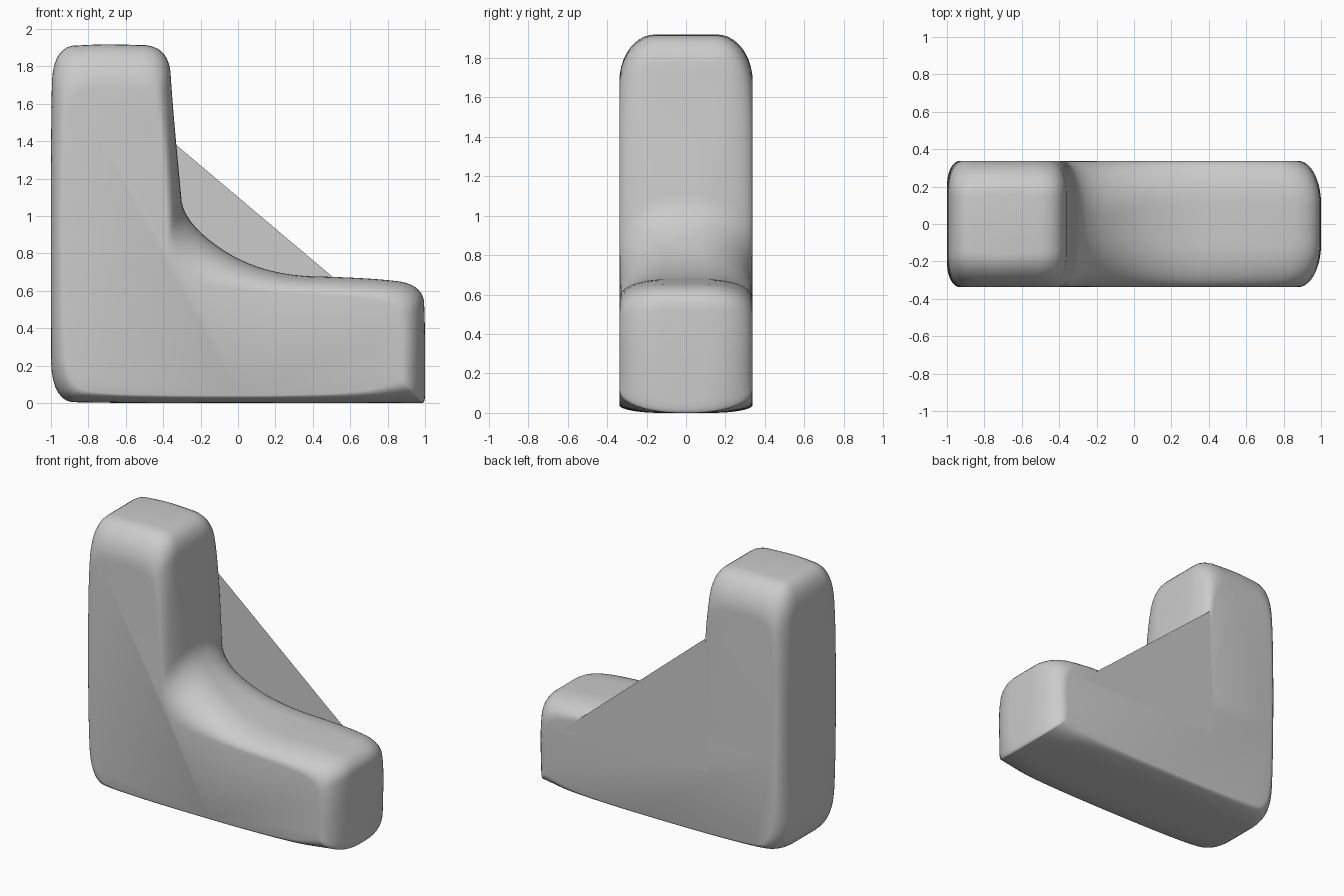
import bpy, bmesh, math

if "Cube" in bpy.data.objects:
    bpy.data.objects.remove(bpy.data.objects["Cube"])

HALF = 0.338      # half depth in y

# L outline cage: x, z, rim inset in x, z, and depth of the rounded rim in y
CAGE = [
    (-1.00, 0.01, 0.10, 0.09, 0.22), (-0.75, 0.00, 0.01, 0.04, 0.22),
    (0.65, 0.00, -0.06, 0.04, 0.20), (0.97, 0.00, -0.11, 0.11, 0.30),
    (1.00, 0.00, -0.12, 0.12, 0.30), (1.00, 0.10, -0.13, 0.09, 0.24),
    (1.00, 0.43, -0.12, -0.04, 0.22), (0.99, 0.635, -0.15, -0.11, 0.25),
    (0.70, 0.67, -0.06, -0.10, 0.22), (0.12, 0.685, -0.09, -0.09, 0.23),
    (-0.29, 0.96, -0.08, -0.30, 0.33), (-0.315, 1.22, -0.07, -0.08, 0.26),
    (-0.35, 1.60, -0.07, -0.06, 0.16), (-0.37, 1.91, -0.11, -0.24, 0.20),
    (-0.65, 1.918, 0.00, -0.24, 0.18), (-0.75, 1.918, 0.03, -0.24, 0.18),
    (-0.99, 1.905, 0.10, -0.24, 0.20), (-1.00, 1.50, 0.07, -0.06, 0.13),
    (-1.00, 0.50, 0.07, 0.00, 0.13),
]


def round_cage(points, levels):
    """Corner cutting, turns the cage into a smooth closed outline."""
    for _ in range(levels):
        new = []
        for i, p in enumerate(points):
            q = points[(i + 1) % len(points)]
            for t in (0.25, 0.75):
                new.append(tuple(a + (b - a) * t for a, b in zip(p, q)))
        points = new
    return points


def make_object(name, bm):
    bmesh.ops.recalc_face_normals(bm, faces=bm.faces)
    mesh = bpy.data.meshes.new(name)
    bm.to_mesh(mesh)
    bm.free()
    obj = bpy.data.objects.new(name, mesh)
    bpy.context.collection.objects.link(obj)
    bpy.ops.object.select_all(action='DESELECT')
    obj.select_set(True)
    bpy.context.view_layer.objects.active = obj
    bpy.ops.object.shade_smooth_by_angle(angle=math.radians(40))


# Soft L-shaped body: outline rings swept through the depth with rounded rims
outline = round_cage(CAGE, 3)
steps = 10
angles = [math.pi / 2 * k / steps for k in range(steps + 1)]
sections = [(-1, t) for t in reversed(angles)] + [(1, t) for t in angles]

bm = bmesh.new()
rings = []
for side, t in sections:
    f = 1 - math.cos(t)
    rings.append([bm.verts.new((x + ix * f, side * (HALF - r * (1 - math.sin(t))), z + iz * f))
                  for x, z, ix, iz, r in outline])
n = len(outline)
for a, b in zip(rings, rings[1:]):
    for i in range(n):
        j = (i + 1) % n
        bm.faces.new((a[i], a[j], b[j], b[i]))
bm.faces.new(rings[0])
bm.faces.new(rings[-1])
make_object("rounded_l_body", bm)

# Thin flat web closing the inner corner at the back
bm = bmesh.new()
web = [(-0.42, 0.48), (0.74, 0.48), (0.50, 0.68), (-0.33, 1.38), (-0.39, 1.43)]
bm.faces.new([bm.verts.new((x, HALF + 0.001, z)) for x, z in web])
make_object("back_web", bm)
